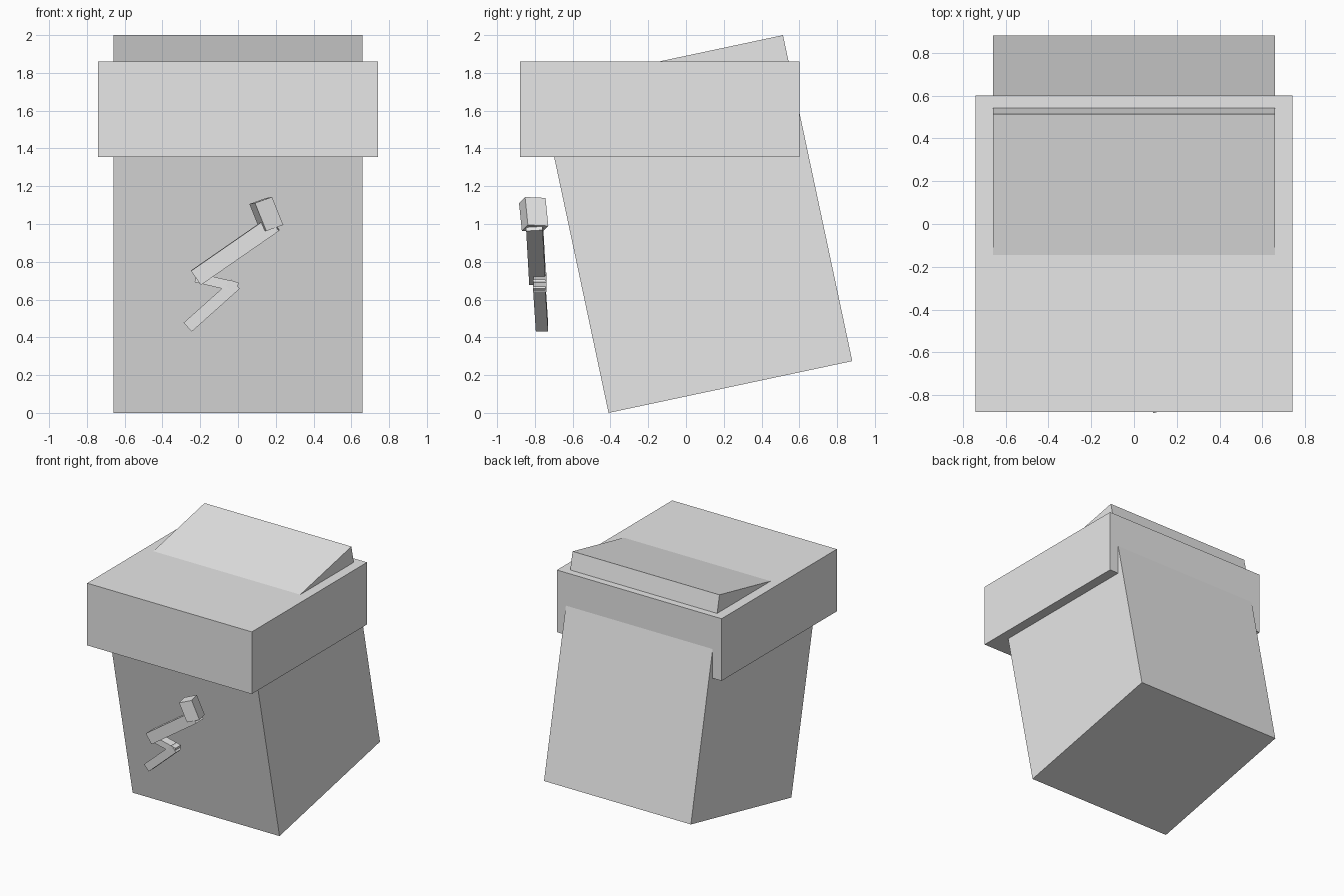
import bpy, bmesh, math
from mathutils import Vector

if "Cube" in bpy.data.objects:
    bpy.data.objects.remove(bpy.data.objects["Cube"])

grey = bpy.data.materials.new("light grey")
grey.diffuse_color = (0.8, 0.8, 0.8, 1)
grey.use_nodes = True
grey.node_tree.nodes["Principled BSDF"].inputs["Base Color"].default_value = grey.diffuse_color


def block(name, corner, u, v, w):
    """Box spanned by three edge vectors from one corner."""
    c, u, v, w = map(Vector, (corner, u, v, w))
    bm = bmesh.new()
    bmesh.ops.create_cube(bm, size=1)
    for vert in bm.verts:
        a, b, d = vert.co + Vector((0.5, 0.5, 0.5))
        vert.co = c + u * a + v * b + w * d
    bmesh.ops.recalc_face_normals(bm, faces=bm.faces)
    mesh = bpy.data.meshes.new(name)
    bm.to_mesh(mesh)
    bm.free()
    mesh.materials.append(grey)
    obj = bpy.data.objects.new(name, mesh)
    bpy.context.collection.objects.link(obj)
    return obj


# Body, leaning forward
t = math.radians(12)
depth, height = 1.319, 1.764
block("body", (-0.66, -0.41, 0), (1.32, 0, 0),
      (0, depth * math.cos(t), depth * math.sin(t)),
      (0, -height * math.sin(t), height * math.cos(t)))

# Level lid the body pokes through
block("lid", (-0.74, -0.88, 1.355), (1.48, 0, 0), (0, 1.48, 0), (0, 0, 0.505))

# Bent crank floating at the front, from bottom to top
block("crank_lower_arm", (-0.245, -0.795, 0.43),
      (0.255, -0.015, 0.228), (-0.043, 0, 0.047), (0, 0.065, 0))
block("crank_link", (-0.23, -0.808, 0.692),
      (0.222, 0, -0.052), (0.012, 0, 0.05), (0, 0.07, 0))
block("crank_upper_arm", (-0.196, -0.83, 0.677),
      (0.413, -0.016, 0.286), (-0.053, 0, 0.074), (0.003, 0.087, 0.005))
block("crank_knob", (0.09, -0.884, 1.111),
      (0.09, 0.032, 0.032), (0.06, 0.015, -0.148), (-0.03, 0.108, -0.005))
